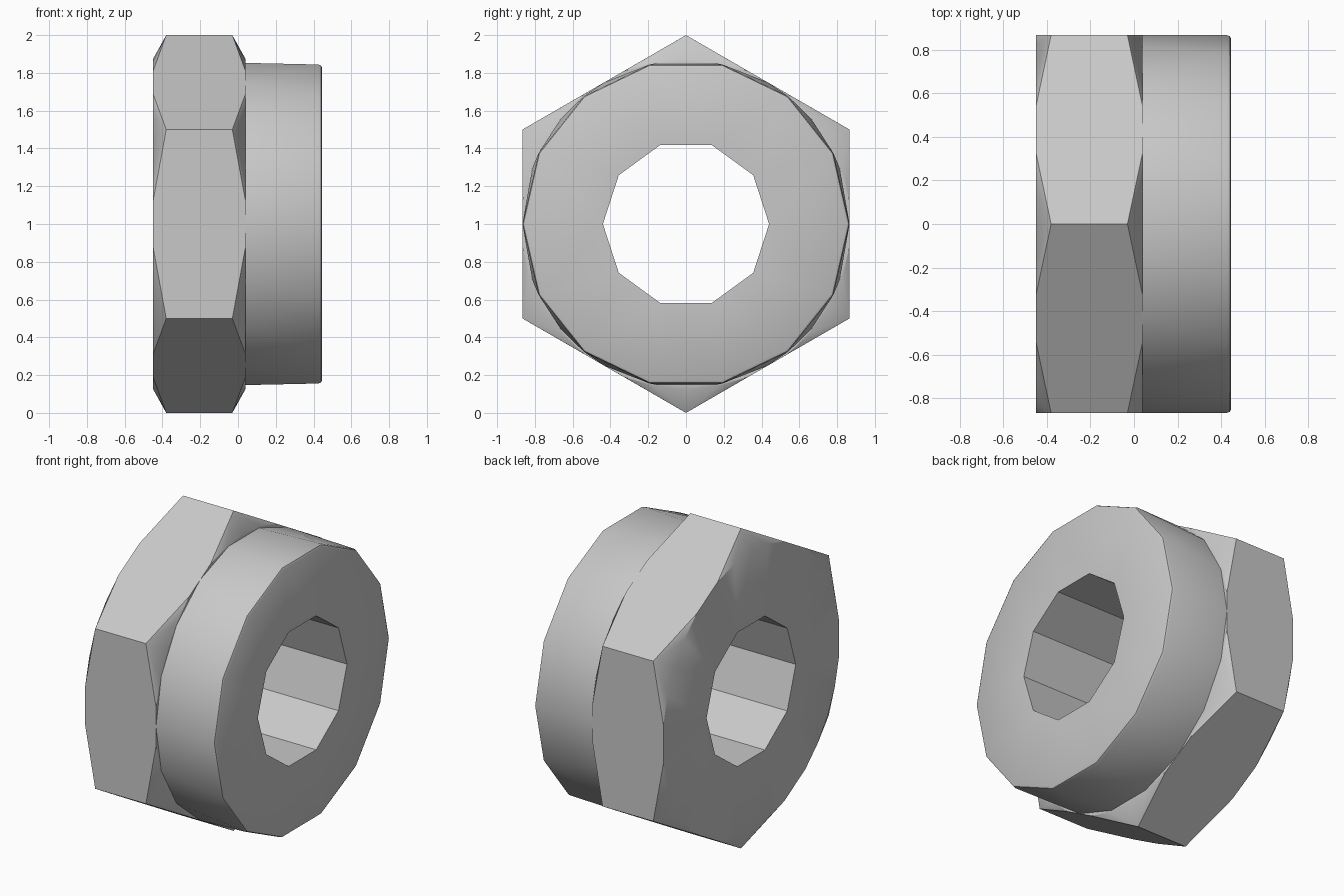
import bpy
import bmesh
from math import cos, sin, radians

cube = bpy.data.objects.get("Cube")
if cube:
    bpy.data.objects.remove(cube, do_unlink=True)

# Plain grey metal
steel = bpy.data.materials.new("grey_metal")
steel.use_nodes = True
GREY = (0.58, 0.58, 0.58, 1)
steel.diffuse_color = GREY
steel.node_tree.nodes["Principled BSDF"].inputs["Base Color"].default_value = GREY

BACK, SHOULDER, TIP = -0.45, 0.04, 0.445
BORE = 0.44


def ring(x, radius, angles):
    """Points around the x axis, which runs at height 1."""
    return [(x, radius * cos(radians(a)), 1 + radius * sin(radians(a))) for a in angles]


def even(count):
    return [360 * i / count for i in range(count)]


def fill_cap(bm, x, inner):
    """Close the open end at x, leaving the inner outline as a hole."""
    edges = [e for e in bm.edges if e.is_boundary and all(abs(v.co.x - x) < 1e-4 for v in e.verts)]
    verts = [bm.verts.new(p) for p in inner]
    edges += [bm.edges.new((v, verts[i - 1])) for i, v in enumerate(verts)]
    bmesh.ops.triangle_fill(bm, edges=edges, use_beauty=True, normal=(1, 0, 0))


def hull(points):
    """Convex shell around the points, open at both ends."""
    bm = bmesh.new()
    for p in points:
        bm.verts.new(p)
    bmesh.ops.convex_hull(bm, input=bm.verts[:])
    bm.normal_update()
    caps = [f for f in bm.faces if abs(f.normal.x) > 0.995]
    bmesh.ops.delete(bm, geom=caps, context='FACES')
    bmesh.ops.dissolve_limit(bm, angle_limit=0.01, verts=bm.verts[:], edges=bm.edges[:])
    return bm


def finish(bm, name, recalc=True):
    if recalc:
        bmesh.ops.recalc_face_normals(bm, faces=bm.faces[:])
    mesh = bpy.data.meshes.new(name)
    bm.to_mesh(mesh)
    bm.free()
    mesh.materials.append(steel)
    obj = bpy.data.objects.new(name, mesh)
    bpy.context.collection.objects.link(obj)
    bpy.ops.object.select_all(action='DESELECT')
    obj.select_set(True)
    bpy.context.view_layer.objects.active = obj
    bpy.ops.object.shade_smooth_by_angle(angle=radians(30))


# Hexagonal body with chamfered corners
corners = [30 + 60 * i for i in range(6)]
chamfer = [c + d for c in corners for d in (-22.1, -11, 0, 11, 22.1)]
points = ring(BACK, 0.874, chamfer) + ring(SHOULDER, 0.874, chamfer)
points += ring(-0.38, 1, corners) + ring(-0.03, 1, corners)
body = hull(points)
fill_cap(body, BACK, ring(BACK, BORE, even(10)))
fill_cap(body, SHOULDER, ring(SHOULDER, 0.85, even(18)))
finish(body, "hex_body")

# Collar blending from a rounder base to a coarser, softened rim
points = ring(SHOULDER, 0.866, even(18))
for x, radius in ((0.425, 0.866), (0.439, 0.861), (TIP, 0.849)):
    points += ring(x, radius, even(14))
collar = hull(points)
fill_cap(collar, TIP, ring(TIP, BORE, even(10)))
finish(collar, "collar")

# Flat-sided bore through the whole length
bore = bmesh.new()
back = [bore.verts.new(p) for p in ring(BACK, BORE, even(10))]
tip = [bore.verts.new(p) for p in ring(TIP, BORE, even(10))]
for i in range(10):
    bore.faces.new((back[i - 1], tip[i - 1], tip[i], back[i]))
bore.normal_update()
for f in bore.faces:
    c = f.calc_center_median()
    if f.normal.y * c.y + f.normal.z * (c.z - 1) > 0:
        f.normal_flip()
finish(bore, "bore", recalc=False)
